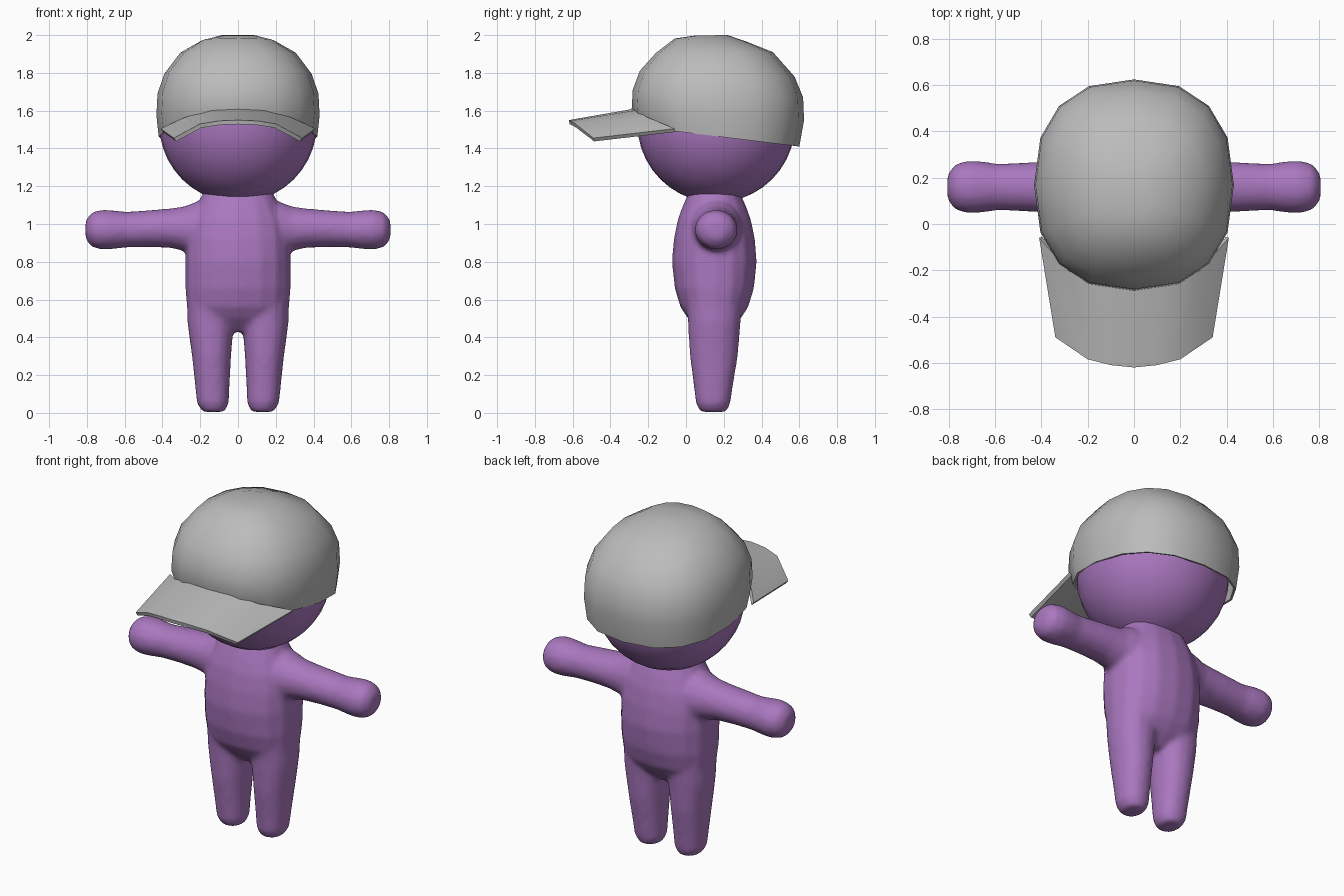
import bpy, bmesh, math
from mathutils import Vector

if "Cube" in bpy.data.objects:
    bpy.data.objects.remove(bpy.data.objects["Cube"])


def material(name, rgb):
    m = bpy.data.materials.new(name)
    m.diffuse_color = (*rgb, 1)
    m.use_nodes = True
    m.node_tree.nodes["Principled BSDF"].inputs["Base Color"].default_value = m.diffuse_color
    return m


PURPLE = material("purple", (0.40, 0.185, 0.52))
GREY = material("grey", (0.50, 0.50, 0.50))


def finish(name, bm, mat):
    bmesh.ops.recalc_face_normals(bm, faces=bm.faces)
    me = bpy.data.meshes.new(name)
    bm.to_mesh(me)
    bm.free()
    ob = bpy.data.objects.new(name, me)
    bpy.context.collection.objects.link(ob)
    me.materials.append(mat)
    me.shade_smooth()
    return ob


def loft(bm, rings, n=16, power=2.0, cap_start=True):
    """Skin superellipse rings given as (centre, half axis, half axis)."""
    loops = []
    for c, a, b in rings:
        loop = []
        for i in range(n):
            t = 2 * math.pi * i / n
            f = [math.copysign(abs(v) ** (2 / power), v) for v in (math.cos(t), math.sin(t))]
            loop.append(bm.verts.new(Vector(c) + Vector(a) * f[0] + Vector(b) * f[1]))
        loops.append(loop)
    for lo, hi in zip(loops, loops[1:]):
        for i in range(n):
            j = (i + 1) % n
            bm.faces.new((lo[i], lo[j], hi[j], hi[i]))
    bm.faces.new(loops[-1])
    if cap_start:
        bm.faces.new(loops[0])


def upright(z, cx, hx, y0, y1):
    return (cx, (y0 + y1) / 2, z), (hx, 0, 0), (0, (y1 - y0) / 2, 0)


# body: torso, legs and arms merged into one soft skin
bm = bmesh.new()
loft(bm, [upright(*r) for r in (
    (0.43, 0, 0.15, 0.08, 0.22), (0.50, 0, 0.255, 0.01, 0.29), (0.56, 0, 0.272, -0.03, 0.33),
    (0.66, 0, 0.28, -0.06, 0.36), (0.80, 0, 0.28, -0.075, 0.375), (0.92, 0, 0.275, -0.065, 0.365),
    (1.02, 0, 0.255, -0.045, 0.345), (1.09, 0, 0.22, -0.02, 0.32), (1.18, 0, 0.18, 0.02, 0.28))],
    power=2.3)
arm = ((0.12, 0.975, 0.15, 0.145), (0.22, 0.975, 0.145, 0.135), (0.28, 0.975, 0.12, 0.118),
       (0.36, 0.978, 0.105, 0.112), (0.48, 0.975, 0.098, 0.106), (0.59, 0.97, 0.095, 0.101),
       (0.66, 0.97, 0.103, 0.112), (0.72, 0.97, 0.107, 0.115), (0.775, 0.97, 0.092, 0.098),
       (0.807, 0.97, 0.05, 0.052))
leg = ((0.005, 0.13, 0.058, 0.075, 0.215), (0.05, 0.133, 0.085, 0.052, 0.235),
       (0.15, 0.136, 0.092, 0.04, 0.25), (0.30, 0.14, 0.104, 0.02, 0.275),
       (0.40, 0.143, 0.115, 0.014, 0.283), (0.48, 0.143, 0.125, 0.01, 0.29),
       (0.60, 0.14, 0.13, 0.0, 0.30))
for s in (-1, 1):
    loft(bm, [((s * x, 0.16, z), (0, hy, 0), (0, 0, hz)) for x, z, hz, hy in arm])
    loft(bm, [upright(z, s * cx, hx, y0, y1) for z, cx, hx, y0, y1 in leg], power=2.2)
body = finish("body", bm, PURPLE)
rm = body.modifiers.new("merge", 'REMESH')
rm.mode, rm.voxel_size, rm.use_smooth_shade = 'VOXEL', 0.014, True
sm = body.modifiers.new("soften", 'SMOOTH')
sm.factor, sm.iterations = 0.5, 8

# head
bm = bmesh.new()
bmesh.ops.create_uvsphere(bm, u_segments=32, v_segments=20, radius=0.418)
bmesh.ops.translate(bm, verts=bm.verts, vec=(0, 0.16, 1.532))
finish("head", bm, PURPLE)

# cap crown: tilted rings as (front y, front z, back y, back z, half width)
bm = bmesh.new()
crown = ((-0.25, 1.515, 0.60, 1.41, 0.42), (-0.288, 1.60, 0.625, 1.55, 0.432),
         (-0.282, 1.71, 0.62, 1.67, 0.426), (-0.245, 1.81, 0.575, 1.78, 0.39),
         (-0.16, 1.905, 0.46, 1.91, 0.305), (-0.06, 1.982, 0.33, 1.962, 0.19),
         (0.05, 1.998, 0.22, 2.0, 0.09))
loft(bm, [((0, (yf + yb) / 2, (zf + zb) / 2), (w, 0, 0), (0, (yb - yf) / 2, (zb - zf) / 2))
          for yf, zf, yb, zb, w in crown], power=2.4, cap_start=False)
cap_crown = finish("cap_crown", bm, GREY)

# cap brim: arched sheet between the crown line and the outer edge
inner = ((0, -0.275, 1.61), (0.14, -0.262, 1.602), (0.28, -0.205, 1.565), (0.41, -0.06, 1.505))
outer = ((0, -0.62, 1.55), (0.10, -0.61, 1.546), (0.20, -0.585, 1.53), (0.34, -0.49, 1.455))


def both(half):
    return [(-x, y, z) for x, y, z in half[:0:-1]] + list(half)


bm = bmesh.new()
a = [bm.verts.new(p) for p in both(inner)]
b = [bm.verts.new(p) for p in both(outer)]
for i in range(len(a) - 1):
    bm.faces.new((a[i], b[i], b[i + 1], a[i + 1]))
if sum(f.normal.z for f in bm.faces) < 0:
    bmesh.ops.reverse_faces(bm, faces=bm.faces)
cap_brim = finish("cap_brim", bm, GREY)

# cloth thickness and crisp edges on the cap
for ob, t in ((cap_crown, 0.012), (cap_brim, 0.022)):
    so = ob.modifiers.new("thickness", 'SOLIDIFY')
    so.thickness, so.offset = t, -1
    bpy.ops.object.select_all(action='DESELECT')
    ob.select_set(True)
    bpy.context.view_layer.objects.active = ob
    bpy.ops.object.modifier_apply(modifier=so.name)
    bpy.ops.object.shade_smooth_by_angle(angle=math.radians(50))
